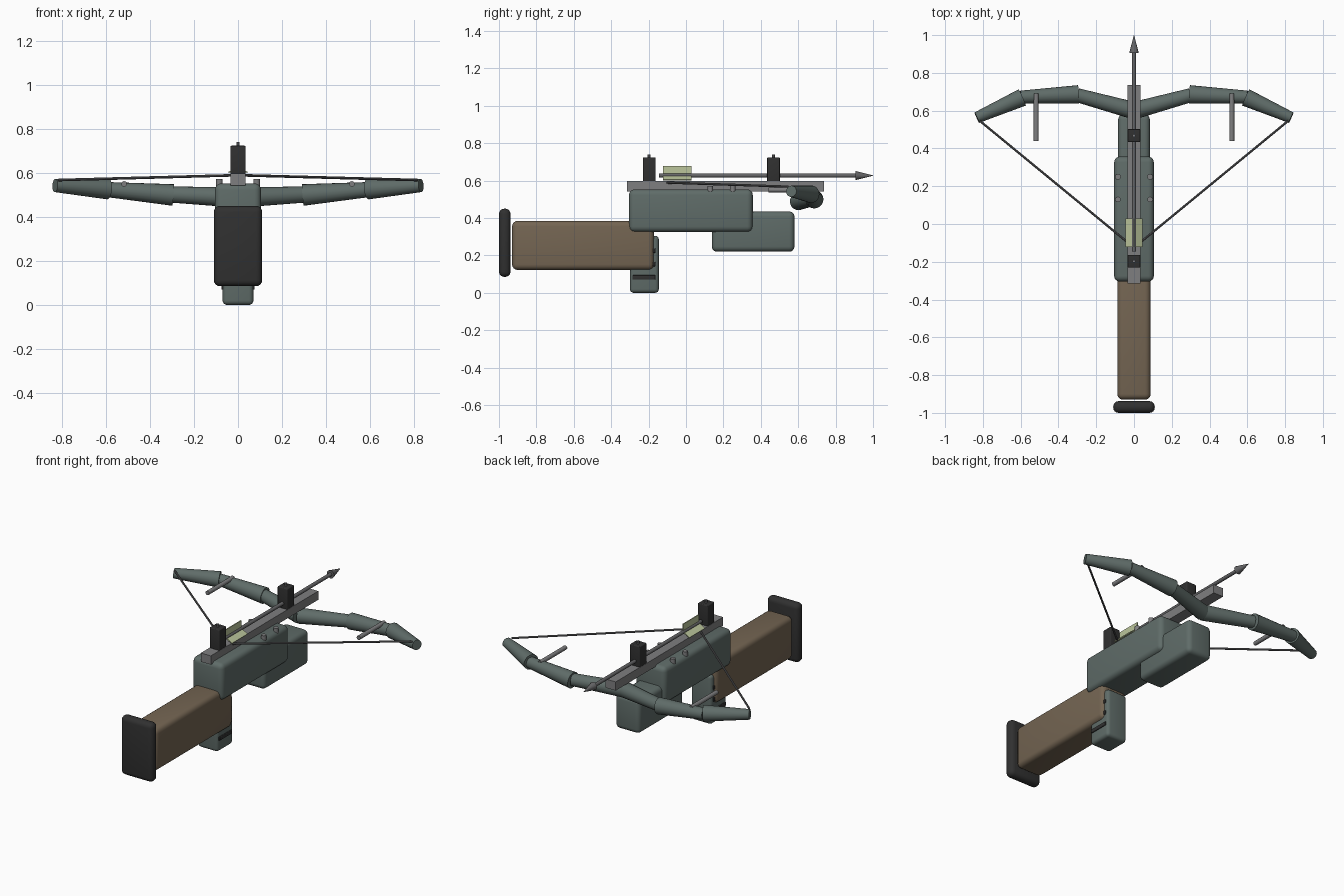
import bpy, bmesh, math
from mathutils import Vector, Matrix

if "Cube" in bpy.data.objects:
    bpy.data.objects.remove(bpy.data.objects["Cube"])


def material(name, rgb):
    m = bpy.data.materials.new(name)
    m.diffuse_color = (*rgb, 1)
    m.use_nodes = True
    m.node_tree.nodes["Principled BSDF"].inputs["Base Color"].default_value = m.diffuse_color
    return m


GREEN = material("grey_green", (0.115, 0.15, 0.14))
BROWN = material("wood_brown", (0.175, 0.13, 0.085))
DARK = material("dark_rubber", (0.03, 0.03, 0.03))
STEEL = material("steel", (0.21, 0.21, 0.215))
SHAFT = material("dark_steel", (0.13, 0.13, 0.135))
VANE = material("pale_green", (0.5, 0.56, 0.33))


def finish(name, bm, mat):
    bmesh.ops.recalc_face_normals(bm, faces=bm.faces[:])
    me = bpy.data.meshes.new(name)
    bm.to_mesh(me)
    bm.free()
    me.materials.append(mat)
    ob = bpy.data.objects.new(name, me)
    bpy.context.collection.objects.link(ob)
    bpy.ops.object.select_all(action='DESELECT')
    ob.select_set(True)
    bpy.context.view_layer.objects.active = ob
    bpy.ops.object.shade_smooth_by_angle(angle=math.radians(35))
    return ob


def box(name, x, y, z, mat, bevel=0.0):
    """Rounded block from (min, max) pairs on each axis."""
    bm = bmesh.new()
    bmesh.ops.create_cube(bm, size=1)
    for v in bm.verts:
        for i, (lo, hi) in enumerate((x, y, z)):
            v.co[i] = lo if v.co[i] < 0 else hi
    if bevel:
        bmesh.ops.bevel(bm, geom=bm.edges[:], offset=bevel, segments=4,
                        profile=0.5, affect='EDGES')
    return finish(name, bm, mat)


def rod(name, a, b, r1, r2, mat, sides=16):
    """Tapered cylinder running from a to b."""
    a, b = Vector(a), Vector(b)
    d = b - a
    bm = bmesh.new()
    bmesh.ops.create_cone(bm, cap_ends=True, segments=sides, radius1=r1,
                          radius2=r2, depth=d.length)
    turn = d.to_track_quat('Z', 'Y').to_matrix().to_4x4()
    bm.transform(Matrix.Translation((a + b) / 2) @ turn)
    return finish(name, bm, mat)


# stock, butt pad and body
box("butt_pad", (-0.11, 0.11), (-1.0, -0.938), (0.085, 0.45), DARK, 0.028)
box("stock", (-0.088, 0.088), (-0.93, -0.17), (0.122, 0.385), BROWN, 0.03)
box("body", (-0.105, 0.105), (-0.305, 0.357), (0.325, 0.553), GREEN, 0.03)
box("fore_grip", (-0.084, 0.084), (0.138, 0.58), (0.22, 0.435), GREEN, 0.028)

# rear grip with dark bands
box("rear_grip", (-0.07, 0.07), (-0.3, -0.145), (0, 0.305), GREEN, 0.02)
for i, z in enumerate((0.082, 0.154, 0.226)):
    box(f"grip_band_{i}", (-0.076, 0.076), (-0.287, -0.163),
        (z - 0.012, z + 0.012), DARK, 0.004)

# rail and sights
box("rail", (-0.034, 0.034), (-0.315, 0.737), (0.543, 0.597), STEEL)
for n, y in (("rear", -0.197), ("front", 0.468)):
    box(n + "_sight", (-0.034, 0.034), (y - 0.034, y + 0.034),
        (0.595, 0.724), DARK, 0.005)
    rod(n + "_sight_pin", (0, y, 0.71), (0, y, 0.74), 0.008, 0.008, STEEL, 10)

# bolt with head and three vanes
rod("bolt_shaft", (0, -0.145, 0.627), (0, 0.92, 0.627), 0.011, 0.011, SHAFT, 12)
rod("bolt_head", (0, 0.905, 0.627), (0, 1.0, 0.627), 0.025, 0.001, SHAFT, 12)
for i in range(3):
    vane = box(f"vane_{i}", (-0.003, 0.003), (-0.122, 0.03), (0, 0.05), VANE)
    vane.data.transform(Matrix.Translation((0, 0, 0.627))
                        @ Matrix.Rotation(i * math.tau / 3, 4, 'Y'))

# limbs, string, limb rods and body screws on both sides
LIMB = [((0.0, 0.6, 0.488), 0.046, (0.3, 0.682, 0.502), 0.037),
        ((0.295, 0.686, 0.5), 0.049, (0.6, 0.672, 0.525), 0.034),
        ((0.592, 0.67, 0.527), 0.047, (0.832, 0.563, 0.543), 0.03)]
for side, s in (("left", -1), ("right", 1)):
    for i, (a, r1, b, r2) in enumerate(LIMB):
        rod(f"{side}_limb_{i}", (s * a[0], a[1], a[2]),
            (s * b[0], b[1], b[2]), r1, r2, GREEN, 20)
    rod(side + "_string", (s * 0.815, 0.545, 0.568), (0, -0.125, 0.59),
        0.006, 0.006, SHAFT, 8)
    rod(side + "_limb_rod", (s * 0.518, 0.44, 0.55), (s * 0.518, 0.69, 0.55),
        0.013, 0.013, STEEL, 12)
    for i, y in enumerate((0.13, 0.25)):
        rod(f"{side}_screw_{i}", (s * 0.085, y, 0.535), (s * 0.085, y, 0.572),
            0.015, 0.015, STEEL, 12)
